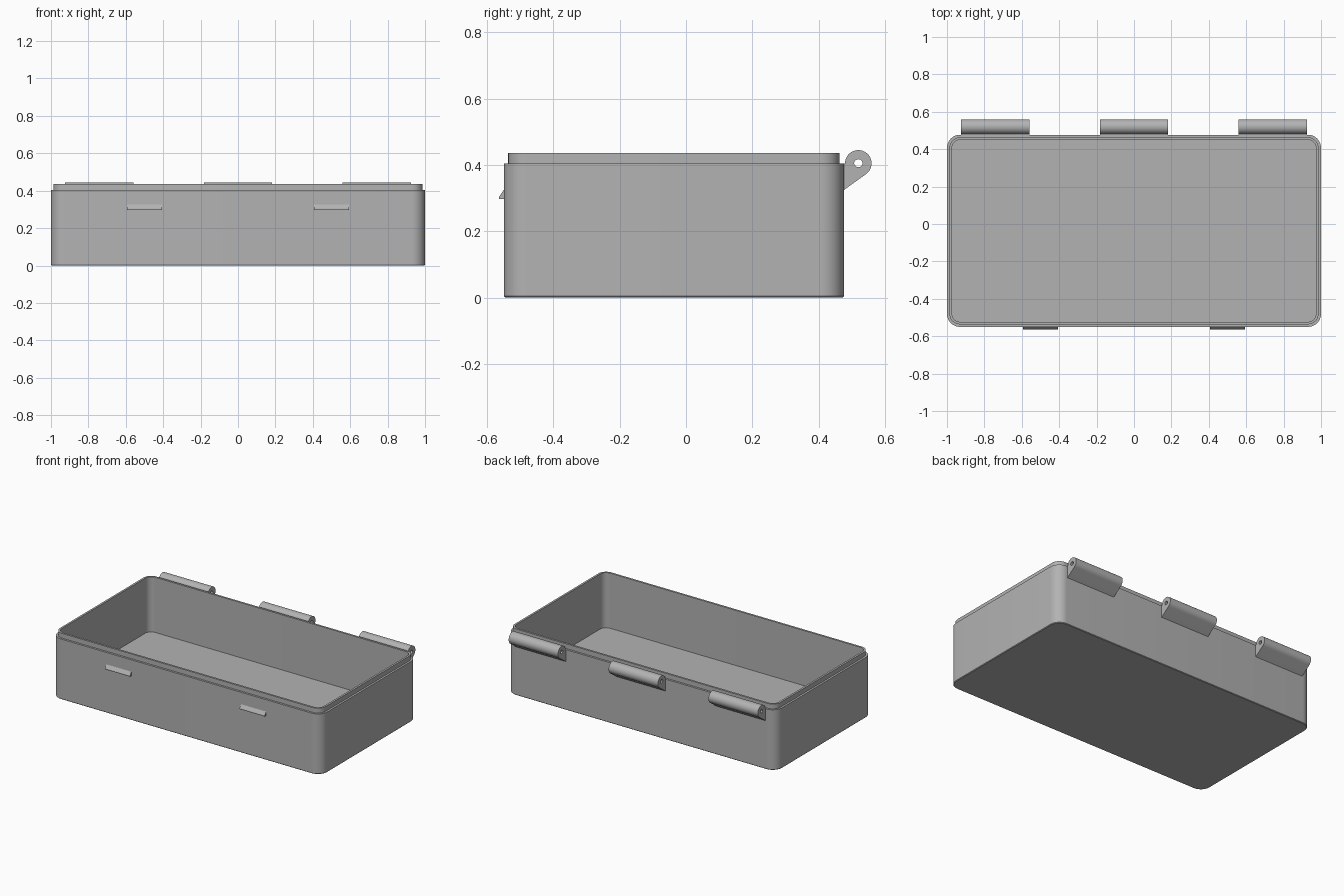
import bpy, bmesh
from math import sin, cos, pi, radians

cube = bpy.data.objects.get("Cube")
if cube:
    bpy.data.objects.remove(cube, do_unlink=True)

grey = bpy.data.materials.new("plain_grey")
grey.use_nodes = True
colour = (0.45, 0.45, 0.45, 1)
grey.diffuse_color = colour
grey.node_tree.nodes["Principled BSDF"].inputs["Base Color"].default_value = colour

FRONT, BACK, RADIUS = -0.55, 0.477, 0.07


def finish(bm, name):
    bmesh.ops.recalc_face_normals(bm, faces=bm.faces)
    mesh = bpy.data.meshes.new(name)
    bm.to_mesh(mesh)
    bm.free()
    mesh.materials.append(grey)
    obj = bpy.data.objects.new(name, mesh)
    bpy.context.collection.objects.link(obj)
    bpy.ops.object.select_all(action="DESELECT")
    obj.select_set(True)
    bpy.context.view_layer.objects.active = obj
    bpy.ops.object.shade_smooth_by_angle(angle=radians(30))
    return obj


def rounded_ring(bm, inset, z, steps=10):
    """Rounded rectangle of vertices, inset from the outer wall."""
    r = RADIUS - inset
    mid, half = (FRONT + BACK) / 2, (BACK - FRONT) / 2
    ring = []
    for corner, (sx, sy) in enumerate([(1, 1), (-1, 1), (-1, -1), (1, -1)]):
        for i in range(steps + 1):
            a = (corner + i / steps) * pi / 2
            ring.append(bm.verts.new((sx * (1 - RADIUS) + r * cos(a),
                                      mid + sy * (half - RADIUS) + r * sin(a), z)))
    return ring


def bridge(bm, a, b):
    for i in range(len(a)):
        j = (i + 1) % len(a)
        bm.faces.new((a[i], a[j], b[j], b[i]))


def extrude_x(name, loops, x0, x1):
    """Solid along x; a second loop of equal length makes a through hole."""
    bm = bmesh.new()
    ends = [[[bm.verts.new((x, y, z)) for y, z in loop] for loop in loops] for x in (x0, x1)]
    for left, right in zip(*ends):
        bridge(bm, left, right)
    for end in ends:
        if len(end) == 2:
            bridge(bm, *end)
        else:
            bm.faces.new(end[0])
    return finish(bm, name)


# Open tray: chamfered foot, wall, shoulder, raised lip, inner wall and floor
bm = bmesh.new()
profile = [(0.004, 0), (0, 0.004), (0, 0.405), (0.0135, 0.405),
           (0.0135, 0.437), (0.027, 0.437), (0.027, 0.067)]
rings = [rounded_ring(bm, inset, z) for inset, z in profile]
for lower, upper in zip(rings, rings[1:]):
    bridge(bm, lower, upper)
bm.faces.new(rings[0])
bm.faces.new(rings[-1])
finish(bm, "tray_body")

# Hinge knuckles: round barrel with a pin hole and a sloping web to the wall
cy, cz, barrel, hole = 0.52, 0.405, 0.04, 0.0125
angles = [radians(-55 + 235 * i / 30) for i in range(31)]
outer = [(cy + barrel * cos(a), cz + barrel * sin(a)) for a in angles]
outer += [(BACK - 0.004, cz), (BACK - 0.004, 0.322)]
pin_angles = angles + [radians(200), radians(250)]
inner = [(cy + hole * cos(a), cz + hole * sin(a)) for a in pin_angles]
for side, x in (("right", -0.742), ("middle", 0), ("left", 0.742)):
    extrude_x("hinge_" + side, [outer, inner], x - 0.183, x + 0.183)

# Latch catches: small wedges on the front wall
catch = [(FRONT + 0.004, 0.297), (-0.564, 0.297), (-0.564, 0.304),
         (FRONT, 0.325), (FRONT + 0.004, 0.325)]
for side, x in (("right", -0.5), ("left", 0.5)):
    extrude_x("catch_" + side, [catch], x - 0.093, x + 0.093)
